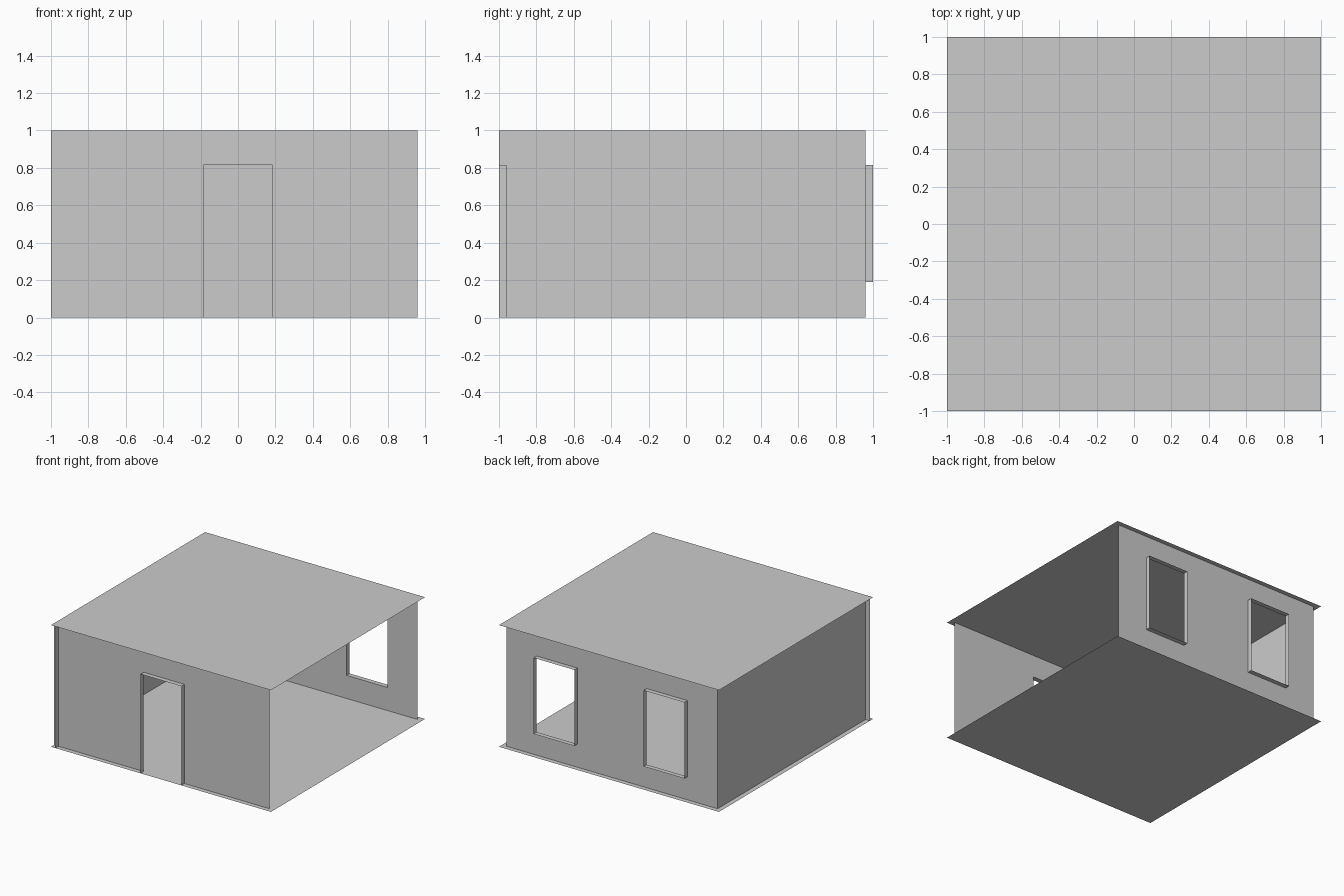
import bpy, bmesh

if "Cube" in bpy.data.objects:
    bpy.data.objects.remove(bpy.data.objects["Cube"])

W = 0.96            # wall offset from centre
H = 1.0             # wall height
HALF = 0.185        # half width of door and windows
TOP, SILL = 0.815, 0.19


def make(name, quads):
    """Build one object from a list of quads, welding shared corners."""
    bm = bmesh.new()
    for q in quads:
        bm.faces.new([bm.verts.new(p) for p in q])
    bmesh.ops.remove_doubles(bm, verts=bm.verts, dist=1e-4)
    me = bpy.data.meshes.new(name)
    bm.to_mesh(me)
    bm.free()
    ob = bpy.data.objects.new(name, me)
    bpy.context.collection.objects.link(ob)
    return ob


def slab(name, z):
    make(name, [[(-1, -1, z), (1, -1, z), (1, 1, z), (-1, 1, z)]])


def wall_x(name, y, x0, x1, holes, out):
    """Wall along x at depth y, with rectangular openings (xa, xb, za, zb)."""
    xs = sorted({x0, x1} | {v for h in holes for v in h[:2]})
    zs = sorted({0, H} | {v for h in holes for v in h[2:]})
    quads = []
    for a, b in zip(xs, xs[1:]):
        for c, d in zip(zs, zs[1:]):
            mx, mz = (a + b) / 2, (c + d) / 2
            if any(h[0] < mx < h[1] and h[2] < mz < h[3] for h in holes):
                continue
            q = [(a, y, c), (b, y, c), (b, y, d), (a, y, d)]
            quads.append(q if out < 0 else q[::-1])
    make(name, quads)


def frame(name, hole, y0, y1, sill):
    """Thin lining projecting from the wall around an opening."""
    a, b, c, d = hole
    path = [(a, c), (a, d), (b, d), (b, c)] + ([(a, c)] if sill else [])
    make(name, [[(p[0], y0, p[1]), (q[0], y0, q[1]), (q[0], y1, q[1]), (p[0], y1, p[1])]
                for p, q in zip(path, path[1:])])


# Floor and flat roof
slab("floor", 0)
slab("roof", H)

# Front wall with door; it crosses the left wall at the corner
door = (-HALF, HALF, 0, TOP)
wall_x("front_wall", -W, -1, W, [door], -1)
frame("door_frame", door, -1, -W, False)

# Back wall with two windows
windows = [(cx - HALF, cx + HALF, SILL, TOP) for cx in (-0.5, 0.5)]
wall_x("back_wall", W, -W, W, windows, 1)
for side, win in zip(("left", "right"), windows):
    frame("window_frame_" + side, win, W, 1, True)

# Left wall; the right side stays open
make("left_wall", [[(-W, W, 0), (-W, -1, 0), (-W, -1, H), (-W, W, H)]])
